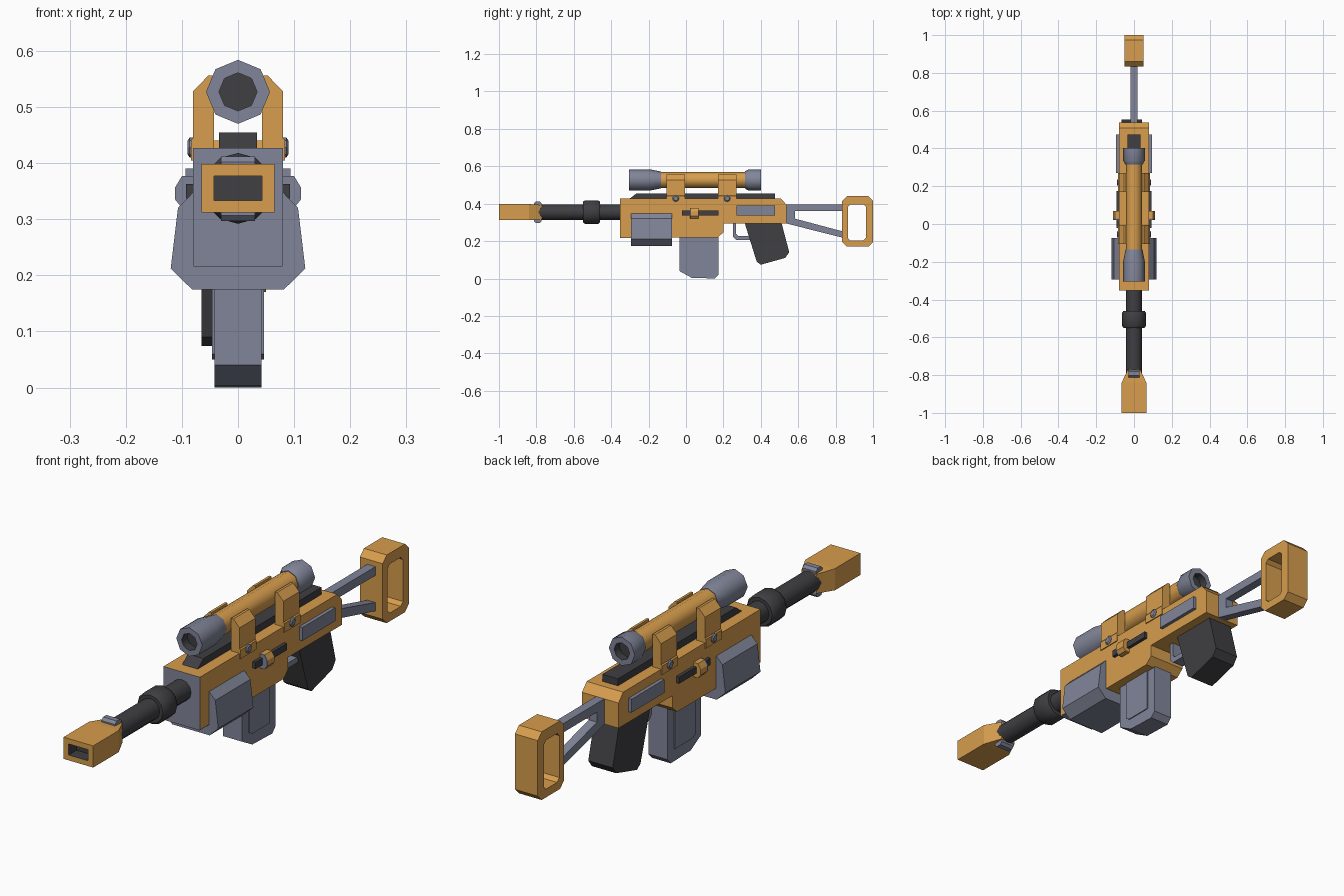
import bpy, bmesh, math

if "Cube" in bpy.data.objects:
    bpy.data.objects.remove(bpy.data.objects["Cube"])


def material(name, rgb):
    m = bpy.data.materials.new(name)
    m.diffuse_color = (*rgb, 1)
    m.use_nodes = True
    m.node_tree.nodes["Principled BSDF"].inputs["Base Color"].default_value = m.diffuse_color
    return m


ORANGE, GREY, DARK = 0, 1, 2
MATS = [material("orange", (0.68, 0.34, 0.075)),
        material("steel_grey", (0.22, 0.235, 0.315)),
        material("dark_grey", (0.05, 0.05, 0.056))]


def loft(name, rings, mats, closed=False, smooth=False):
    """Skin a series of rings; mats has one entry per band (or one for all)."""
    bm = bmesh.new()
    n, k = len(rings[0]), len(rings)
    vs = [[bm.verts.new(p) for p in r] for r in rings]
    bands = k if closed else k - 1
    if isinstance(mats, int):
        mats = [mats] * bands
    for b in range(bands):
        a, c = vs[b], vs[(b + 1) % k]
        for i in range(n):
            j = (i + 1) % n
            bm.faces.new((a[i], a[j], c[j], c[i])).material_index = mats[b]
    if not closed:
        bm.faces.new(vs[0][::-1]).material_index = mats[0]
        bm.faces.new(vs[-1]).material_index = mats[-1]
    bmesh.ops.recalc_face_normals(bm, faces=bm.faces)
    me = bpy.data.meshes.new(name)
    bm.to_mesh(me)
    bm.free()
    for m in MATS:
        me.materials.append(m)
    ob = bpy.data.objects.new(name, me)
    bpy.context.collection.objects.link(ob)
    if smooth:
        bpy.ops.object.select_all(action='DESELECT')
        ob.select_set(True)
        bpy.context.view_layer.objects.active = ob
        bpy.ops.object.shade_smooth_by_angle(angle=math.radians(50))
    return ob


def side(name, pts, x0, x1, mat):
    """(y, z) profile extruded along x."""
    return loft(name, [[(x, y, z) for y, z in pts] for x in (x0, x1)], mat)


def front(name, pts, y0, y1, mat):
    """(x, z) profile extruded along y."""
    return loft(name, [[(x, y, z) for x, z in pts] for y in (y0, y1)], mat)


def frame(name, outer, inner, hx, mat):
    """(y, z) outline with a hole, extruded along x."""
    spec = ((outer, -hx), (outer, hx), (inner, hx), (inner, -hx))
    return loft(name, [[(x, y, z) for y, z in p] for p, x in spec], mat, closed=True)


def rect(a, b, c, d):
    return [(a, c), (b, c), (b, d), (a, d)]


def octo(a, b, c, d, k):
    return [(a + k, c), (b - k, c), (b, c + k), (b, d - k),
            (b - k, d), (a + k, d), (a, d - k), (a, c + k)]


def lathe(name, prof, zc, mats, n=8):
    """(y, radius) profile spun about the y axis at height zc."""
    return loft(name, [[(r * math.sin(i * math.tau / n), y, zc + r * math.cos(i * math.tau / n))
                        for i in range(n)] for y, r in prof], mats, smooth=True)


# receiver, with grey front face
body = side("receiver", [(-0.353, 0.22), (0.17, 0.22), (0.2, 0.247), (0.2, 0.295), (0.537, 0.295),
                         (0.537, 0.395), (0.508, 0.427), (-0.353, 0.427)], -0.08, 0.08, ORANGE)
for p in body.data.polygons:
    if p.normal.y < -0.9:
        p.material_index = GREY
front("receiver_front_underside", rect(-0.079, 0.079, 0.216, 0.222), -0.353, -0.08, GREY)

# wrap-around handguard
front("handguard", [(0.08, 0.348), (0.107, 0.32), (0.12, 0.212), (0.082, 0.175),
                    (-0.082, 0.175), (-0.12, 0.212), (-0.107, 0.32), (-0.08, 0.348)],
      -0.295, -0.075, GREY)

# top rail
side("top_rail", [(-0.31, 0.42), (0.475, 0.42), (0.475, 0.455), (-0.265, 0.455)], -0.034, 0.034, DARK)

# barrel with collar
BZ = 0.355
lathe("barrel", [(-0.8, 0.042), (-0.34, 0.042)], BZ, DARK, 12)
lathe("barrel_collar", [(-0.55, 0.056), (-0.54, 0.063), (-0.47, 0.063), (-0.46, 0.056)], BZ, DARK, 12)
side("muzzle_clamp", octo(-0.813, -0.772, 0.297, 0.412, 0.01), -0.03, 0.03, GREY)

# muzzle brake with recessed opening
sections = [(-0.95, 0.043, 0.333, 0.377), (-1, 0.043, 0.333, 0.377), (-1, 0.065, 0.312, 0.398),
            (-0.84, 0.065, 0.312, 0.398), (-0.77, 0.033, 0.317, 0.393)]
loft("muzzle_brake", [[(x, y, z) for x, z in rect(-h, h, a, b)] for y, h, a, b in sections],
     [DARK, ORANGE, ORANGE, ORANGE])

# scope
lathe("scope", [(-0.27, 0.034), (-0.305, 0.034), (-0.305, 0.057), (-0.195, 0.057), (-0.135, 0.045),
                (-0.135, 0.043), (0.315, 0.043), (0.315, 0.046), (0.335, 0.057), (0.402, 0.057),
                (0.402, 0.034), (0.37, 0.034)], 0.527,
      [DARK] + [GREY] * 4 + [ORANGE] + [GREY] * 4 + [DARK])

# parts repeated on both sides
for s, tag in ((1, "right"), (-1, "left")):
    for yc, pos in ((-0.055, "front"), (0.22, "rear")):
        front(f"scope_mount_{pos}_{tag}",
              [(s * x, z) for x, z in ((0.043, 0.42), (0.075, 0.405), (0.084, 0.405), (0.084, 0.44),
                                       (0.08, 0.445), (0.08, 0.528), (0.053, 0.556), (0.043, 0.556))],
              yc - 0.05, yc + 0.05, ORANGE)
        bolt = [[(s * x, yc + r * math.cos(i * math.tau / 8), 0.428 + r * math.sin(i * math.tau / 8))
                 for i in range(8)] for x, r in ((0.07, 0.018), (0.086, 0.018), (0.09, 0.012))]
        loft(f"mount_bolt_{pos}_{tag}", bolt, GREY)
    side(f"rear_side_panel_{tag}", rect(0.27, 0.475, 0.337, 0.39), s * 0.07, s * 0.094, GREY)
    side(f"bolt_slot_{tag}", rect(-0.022, 0.175, 0.337, 0.363), s * 0.07, s * 0.093, DARK)
    knob = [(s * x, z) for x, z in ((0.075, 0.32), (0.1, 0.32), (0.112, 0.335),
                                    (0.112, 0.357), (0.1, 0.377), (0.075, 0.377))]
    front(f"bolt_knob_{tag}", knob, 0.028, 0.068, ORANGE)
    front(f"bolt_knob_face_{tag}", knob, 0.022, 0.028, GREY)
    # raised magazine panel
    side(f"magazine_panel_{tag}", [(0.005, 0.22), (0.005, 0.06), (0.025, 0.05), (0.135, 0.05),
                                   (0.135, 0.22)], s * 0.04, s * 0.046, GREY)

# magazine
side("magazine", [(-0.035, 0.23), (-0.035, 0.04), (0.03, 0.004), (0.155, 0), (0.175, 0.022),
                  (0.175, 0.23)], -0.042, 0.042, GREY)

# trigger guard
side("trigger_guard", [(0.25, 0.3), (0.25, 0.225), (0.268, 0.207), (0.36, 0.207), (0.355, 0.228),
                       (0.278, 0.228), (0.268, 0.238), (0.268, 0.3)], -0.025, 0.025, GREY)

# pistol grip
side("grip", [(0.313, 0.3), (0.378, 0.09), (0.4, 0.074), (0.53, 0.11), (0.552, 0.14), (0.51, 0.3)],
     -0.065, 0.042, DARK)

# skeleton stock
frame("stock_struts", [(0.53, 0.395), (0.85, 0.395), (0.85, 0.215), (0.53, 0.296)],
      [(0.583, 0.36), (0.838, 0.36), (0.838, 0.252), (0.583, 0.32)], 0.018, GREY)
frame("stock_butt", octo(0.835, 1.0, 0.17, 0.44, 0.025), octo(0.865, 0.962, 0.203, 0.397, 0.014),
      0.05, ORANGE)
